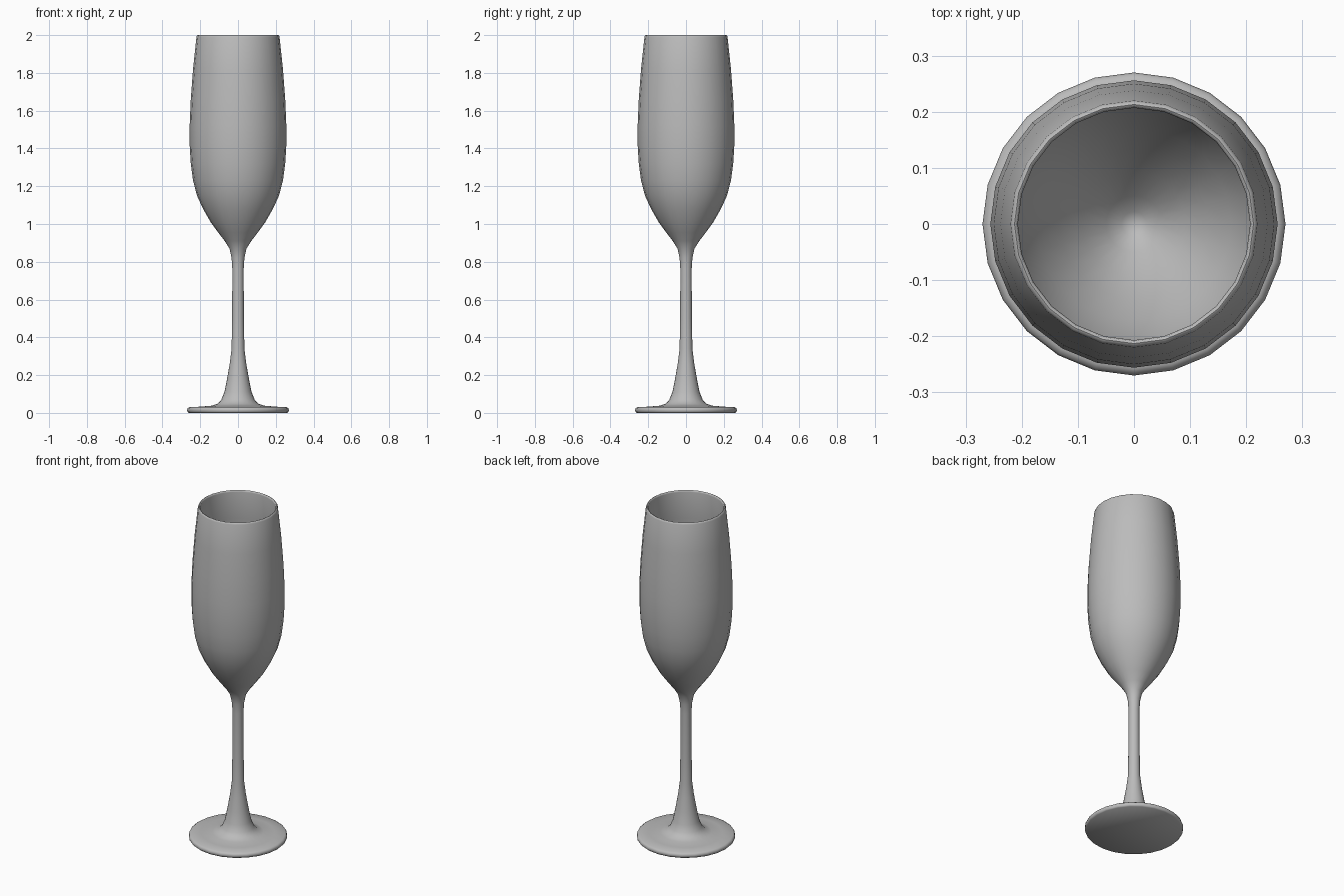
import bpy
import bmesh
import math

if "Cube" in bpy.data.objects:
    bpy.data.objects.remove(bpy.data.objects["Cube"], do_unlink=True)

SIDES = 24

glass = bpy.data.materials.new("grey glass")
glass.use_nodes = True
grey = (0.5, 0.5, 0.5, 1)
glass.diffuse_color = grey
glass.node_tree.nodes["Principled BSDF"].inputs["Base Color"].default_value = grey


def lathe(name, profile):
    """Spin an (r, z) profile about z, closing poles where r is zero."""
    bm = bmesh.new()
    verts = [bm.verts.new((r, 0, z)) for r, z in profile]
    edges = [bm.edges.new(pair) for pair in zip(verts, verts[1:])]
    bmesh.ops.spin(bm, geom=verts + edges, cent=(0, 0, 0), axis=(0, 0, 1),
                   angle=math.tau, steps=SIDES, use_merge=True)
    bmesh.ops.remove_doubles(bm, verts=bm.verts, dist=0.0001)
    bmesh.ops.recalc_face_normals(bm, faces=bm.faces)
    mesh = bpy.data.meshes.new(name)
    bm.to_mesh(mesh)
    bm.free()
    mesh.materials.append(glass)
    obj = bpy.data.objects.new(name, mesh)
    bpy.context.collection.objects.link(obj)
    bpy.ops.object.select_all(action="DESELECT")
    obj.select_set(True)
    bpy.context.view_layer.objects.active = obj
    bpy.ops.object.shade_smooth_by_angle(angle=math.radians(50))
    return obj


# Foot: flat underside, rounded edge, gently rising top
foot = [(0, 0), (0.262, 0), (0.268, 0.006), (0.27, 0.015), (0.267, 0.024),
        (0.258, 0.03), (0.2, 0.033), (0.14, 0.038)]

# Stem: flares out of the foot and into the bowl
stem = [(0.108, 0.048), (0.088, 0.07), (0.072, 0.11), (0.058, 0.18),
        (0.044, 0.26), (0.034, 0.34), (0.031, 0.5), (0.03, 0.76),
        (0.034, 0.82), (0.045, 0.87)]

# Bowl: outer wall up to the rounded rim
outer = [(0.07, 0.91), (0.105, 0.955), (0.145, 1.01), (0.185, 1.08),
         (0.217, 1.15), (0.238, 1.23), (0.25, 1.32), (0.256, 1.42),
         (0.256, 1.52), (0.25, 1.66), (0.238, 1.82), (0.22, 1.99)]
rim = [(0.217, 1.998), (0.213, 2.0), (0.209, 1.998)]

# Bowl: inner wall down to a pointed bottom
THICKNESS = 0.012
inner = [(r - THICKNESS, z + 0.003) for r, z in reversed(outer[1:])]
inner[0] = (0.207, 1.99)
inner += [(0.05, 0.91), (0.022, 0.885), (0, 0.877)]

lathe("champagne_flute", foot + stem + outer + rim + inner)
